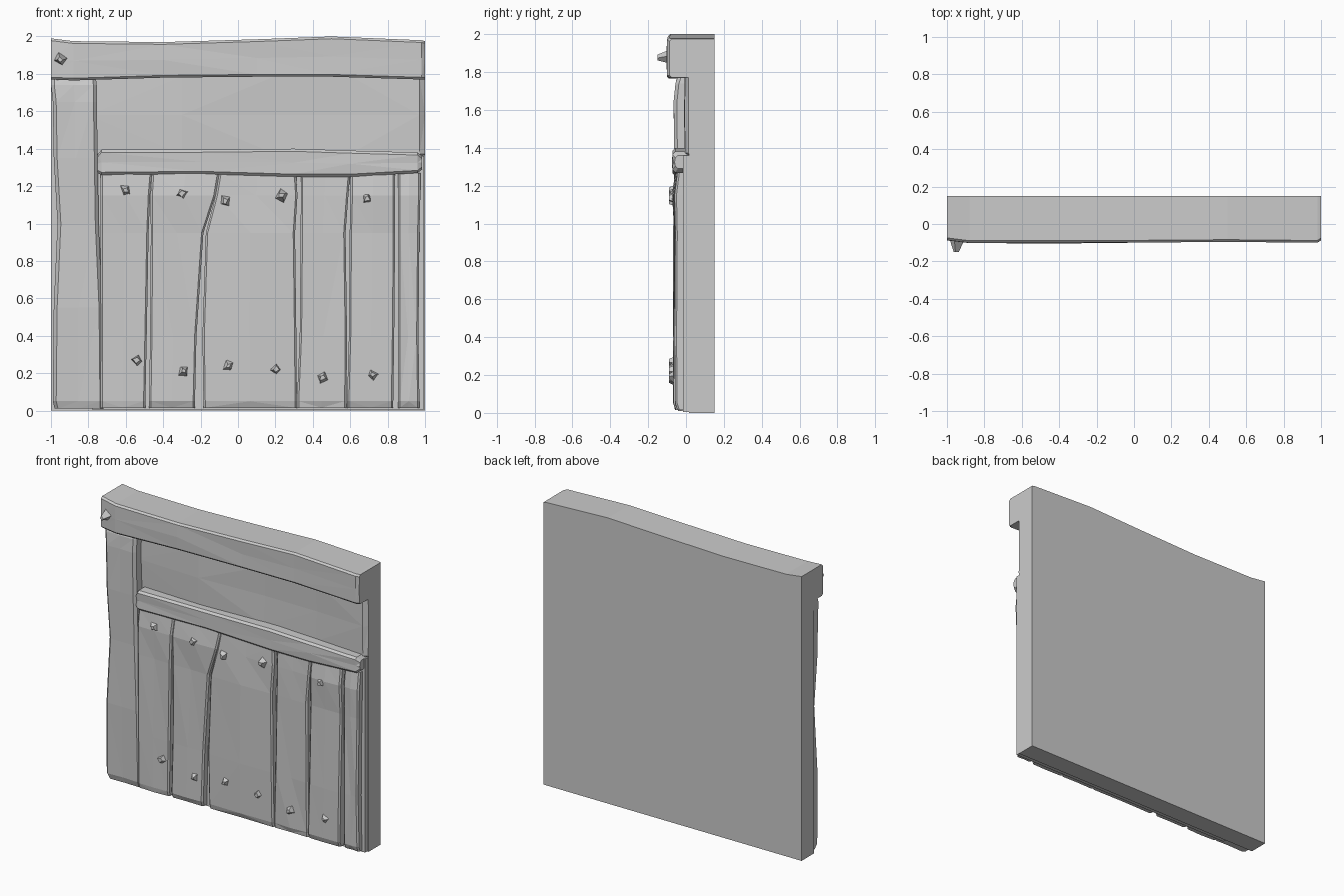
import bpy, bmesh, random
from math import pi
from mathutils import Matrix, Vector

random.seed(4)
if "Cube" in bpy.data.objects:
    bpy.data.objects.remove(bpy.data.objects["Cube"], do_unlink=True)

stone = bpy.data.materials.new("plain grey")
stone.use_nodes = True
GREY = (0.6, 0.6, 0.6, 1)
stone.diffuse_color = GREY
stone.node_tree.nodes["Principled BSDF"].inputs["Base Color"].default_value = GREY


def finish(name, bm):
    bmesh.ops.recalc_face_normals(bm, faces=bm.faces)
    mesh = bpy.data.meshes.new(name)
    bm.to_mesh(mesh)
    bm.free()
    mesh.materials.append(stone)
    obj = bpy.data.objects.new(name, mesh)
    bpy.context.collection.objects.link(obj)


def board(name, sections, front, back, chamfer=0.015, rough=0.006, lying=False):
    """Rough-hewn board lofted through sections (position, low edge, high edge)."""
    bm = bmesh.new()
    rings = []
    for i, (t, lo, hi) in enumerate(sections):
        end = i in (0, len(sections) - 1)
        f = front + (chamfer if end else random.uniform(-rough, rough))
        c = chamfer
        profile = [(lo, back), (lo, f + c), (lo + c, f),
                   ((lo + hi) / 2, f + random.uniform(-rough, rough)),
                   (hi - c, f), (hi, f + c), (hi, back)]
        rings.append([bm.verts.new((t, y, w) if lying else (w, y, t)) for w, y in profile])
    for a, b in zip(rings, rings[1:]):
        for k in range(len(a)):
            n = (k + 1) % len(a)
            bm.faces.new((a[k], a[n], b[n], b[k]))
    bm.faces.new(rings[0])
    bm.faces.new(rings[-1])
    bmesh.ops.triangulate(bm, faces=[f for f in bm.faces if len(f.verts) == 4])
    finish(name, bm)


def block(name, lo, hi):
    lo, hi = Vector(lo), Vector(hi)
    bm = bmesh.new()
    place = Matrix.Translation((lo + hi) / 2) @ Matrix.Diagonal((*(hi - lo), 1))
    bmesh.ops.create_cube(bm, size=1, matrix=place)
    finish(name, bm)


def nail(name, x, z, y, size, height):
    """Crooked four-sided nail head."""
    bm = bmesh.new()
    turn = Matrix.Rotation(random.uniform(0, pi), 4, "Y") @ Matrix.Rotation(pi / 2, 4, "X")
    bmesh.ops.create_cone(bm, cap_ends=True, segments=4, radius1=size, radius2=size * 0.45,
                          depth=height, matrix=Matrix.Translation((x, y - height / 2, z)) @ turn)
    for v in bm.verts:
        v.co.x += random.uniform(-0.2, 0.2) * size
        v.co.z += random.uniform(-0.2, 0.2) * size
    finish(name, bm)


# Backing
block("back_slab", (-1, 0.015, 0), (1, 0.15, 1.96))
block("lower_backing", (-0.78, -0.015, 0.005), (0.995, 0.03, 1.36))

# Frame
board("top_beam", [(-1, 1.77, 1.99), (-0.88, 1.765, 1.975), (-0.4, 1.78, 1.97),
                   (0.1, 1.785, 1.985), (0.5, 1.785, 2.0), (0.98, 1.77, 1.98),
                   (1, 1.77, 1.975)], -0.098, 0.15, 0.012, 0.004, True)
board("upper_panel", [(-0.8, 1.36, 1.8), (-0.3, 1.36, 1.8), (0.2, 1.36, 1.8),
                      (0.6, 1.36, 1.8), (0.97, 1.36, 1.8), (1, 1.36, 1.8)],
      0.0, 0.05, 0.012, 0.008, True)
board("left_post", [(0.01, -0.98, -0.72), (0.05, -0.99, -0.72), (0.55, -0.985, -0.725),
                    (1.0, -0.965, -0.745), (1.35, -0.985, -0.75), (1.65, -0.99, -0.755),
                    (1.74, -1, -0.755), (1.78, -1, -0.76)], -0.06, 0.1, 0.018)
board("middle_rail", [(-0.75, 1.27, 1.37), (-0.73, 1.26, 1.395), (-0.2, 1.265, 1.395),
                      (0.3, 1.25, 1.4), (0.6, 1.25, 1.39), (0.96, 1.27, 1.38),
                      (0.985, 1.29, 1.36)], -0.07, 0.03, 0.014, 0.005, True)

# Vertical planks: left and right side of each seam, at each height
HEIGHTS = (0.015, 0.05, 0.4, 0.95, 1.15, 1.27)
SEAMS = [
    ((-0.735,) * 6, (-0.735,) * 6),
    ((-0.495, -0.495, -0.488, -0.478, -0.47, -0.46), (-0.475, -0.475, -0.47, -0.466, -0.468, -0.46)),
    ((-0.23, -0.23, -0.222, -0.185, -0.12, -0.1), (-0.185, -0.185, -0.19, -0.172, -0.12, -0.1)),
    ((0.315, 0.315, 0.312, 0.305, 0.318, 0.31), (0.315, 0.315, 0.33, 0.335, 0.336, 0.336)),
    ((0.58, 0.58, 0.583, 0.575, 0.59, 0.6), (0.583, 0.583, 0.593, 0.597, 0.602, 0.602)),
    ((0.83, 0.83, 0.835, 0.84, 0.84, 0.84), (0.855,) * 6),
    ((0.97, 0.97, 0.965, 0.97, 0.975, 0.975), (1,) * 6),
]
for i, (a, b) in enumerate(zip(SEAMS, SEAMS[1:])):
    front = -0.055 if i == 5 else -0.063
    board(f"plank_{i + 1}", list(zip(HEIGHTS, a[1], b[0])), front, 0.0, 0.01, 0.006)

# Nails
NAILS = [(-0.6, 1.18), (-0.3, 1.16), (-0.07, 1.12), (0.23, 1.15), (0.69, 1.13),
         (-0.54, 0.27), (-0.29, 0.21), (-0.05, 0.24), (0.2, 0.22), (0.45, 0.18), (0.72, 0.19)]
for i, (x, z) in enumerate(NAILS):
    nail(f"plank_nail_{i + 1}", x, z, -0.055, 0.036, 0.035)
nail("beam_nail", -0.95, 1.875, -0.09, 0.036, 0.06)
